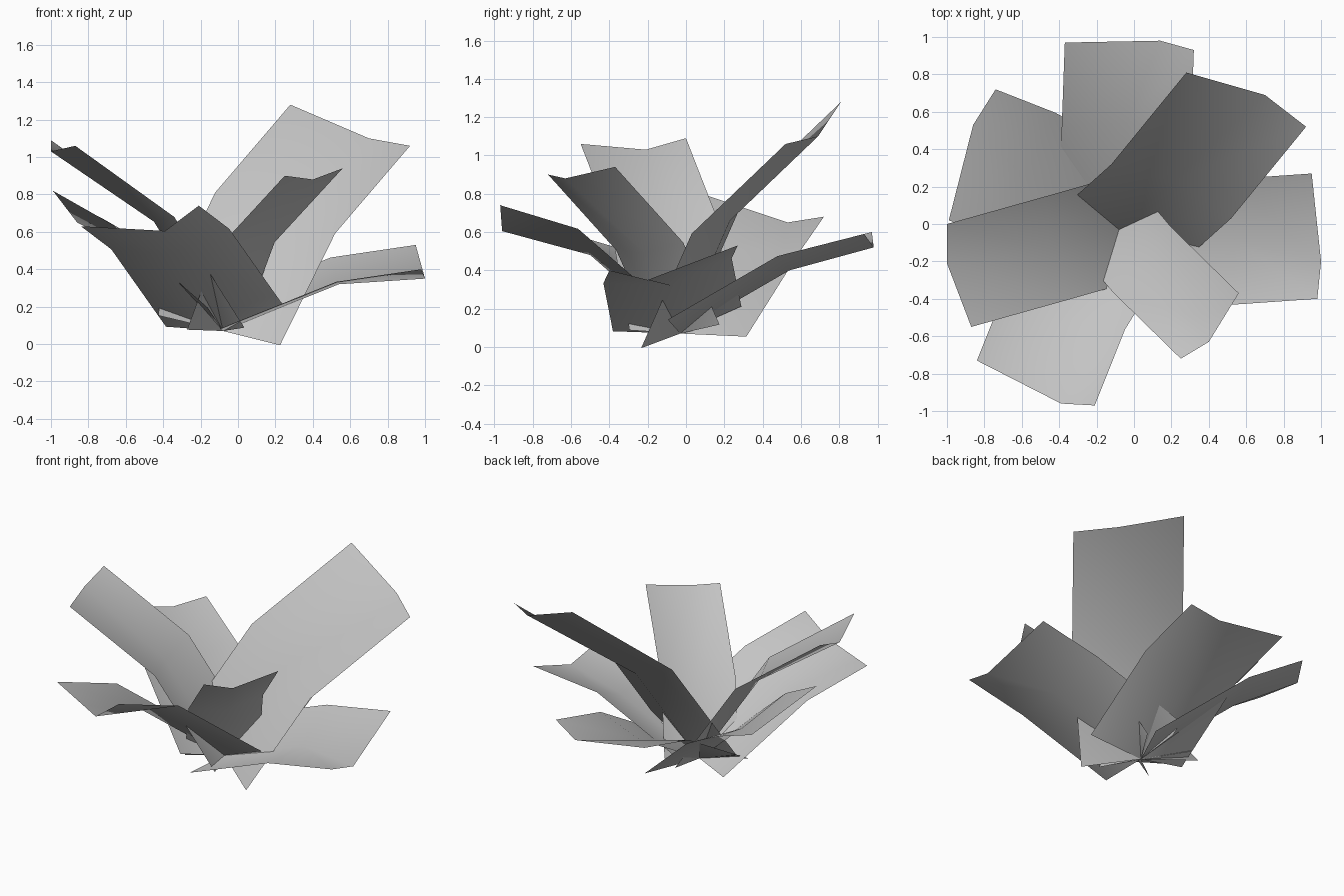
import bpy
from mathutils import Vector

cube = bpy.data.objects.get("Cube")
if cube:
    bpy.data.objects.remove(cube, do_unlink=True)

# One plain grey for every leaf
grey = bpy.data.materials.new("leaf grey")
grey.use_nodes = True
colour = (0.55, 0.55, 0.55, 1)
grey.diffuse_color = colour
grey.node_tree.nodes["Principled BSDF"].inputs["Base Color"].default_value = colour

ROOT = Vector((-0.08, -0.03, 0.07))  # all midribs start here


def leaf(name, fold, bend, tip_left, tip_mid, tip_right):
    """Broad leaf bent once along its length and folded along its midrib."""
    bend, tip_left, tip_mid, tip_right = map(Vector, (bend, tip_left, tip_mid, tip_right))
    across = tip_right - tip_left
    tip_centre = (tip_left + tip_right) / 2

    def row(centre, along):
        # the two sides rise from the midrib along the upper normal
        up = across.cross(along).normalized() * fold
        return [centre - across / 2 + up, centre, centre + across / 2 + up]

    verts = row(ROOT, bend - ROOT) + row(bend, tip_centre - ROOT)
    verts += [tip_left, tip_mid, tip_right]
    faces = [(i, i + 1, i + 4, i + 3) for i in (0, 1, 3, 4)]
    mesh = bpy.data.meshes.new(name)
    mesh.from_pydata(verts, [], faces)
    mesh.materials.append(grey)
    mesh.shade_smooth()
    obj = bpy.data.objects.new(name, mesh)
    bpy.context.collection.objects.link(obj)


# Fold depth, midrib bend, then left, middle and right of the tip
leaf("tall_back_leaf", 0.07, (0.21, 0.23, 0.66),
     (0.28, 0.81, 1.28), (0.70, 0.69, 1.10), (0.92, 0.52, 1.06))
leaf("left_leaf", 0.085, (0.54, -0.08, 0.32),
     (0.95, 0.27, 0.53), (1.0, -0.20, 0.35), (0.98, -0.40, 0.40))
leaf("low_back_leaf", 0.09, (-0.04, 0.54, 0.40),
     (-0.37, 0.97, 0.60), (0.14, 0.98, 0.52), (0.32, 0.93, 0.59))
leaf("tall_right_leaf", 0.06, (-0.45, -0.135, 0.655),
     (-0.87, -0.55, 1.06), (-1.0, -0.21, 1.03), (-1.0, 0.0, 1.09))
leaf("back_right_leaf", 0.07, (-0.59, 0.25, 0.515),
     (-0.99, 0.02, 0.82), (-0.86, 0.53, 0.65), (-0.74, 0.72, 0.68))
leaf("front_right_leaf", 0.1, (-0.37, -0.50, 0.48),
     (-0.21, -0.97, 0.74), (-0.39, -0.96, 0.605), (-0.84, -0.73, 0.63))
leaf("front_leaf", 0.055, (0.075, -0.215, 0.49),
     (0.56, -0.37, 0.94), (0.40, -0.63, 0.88), (0.25, -0.72, 0.90))
